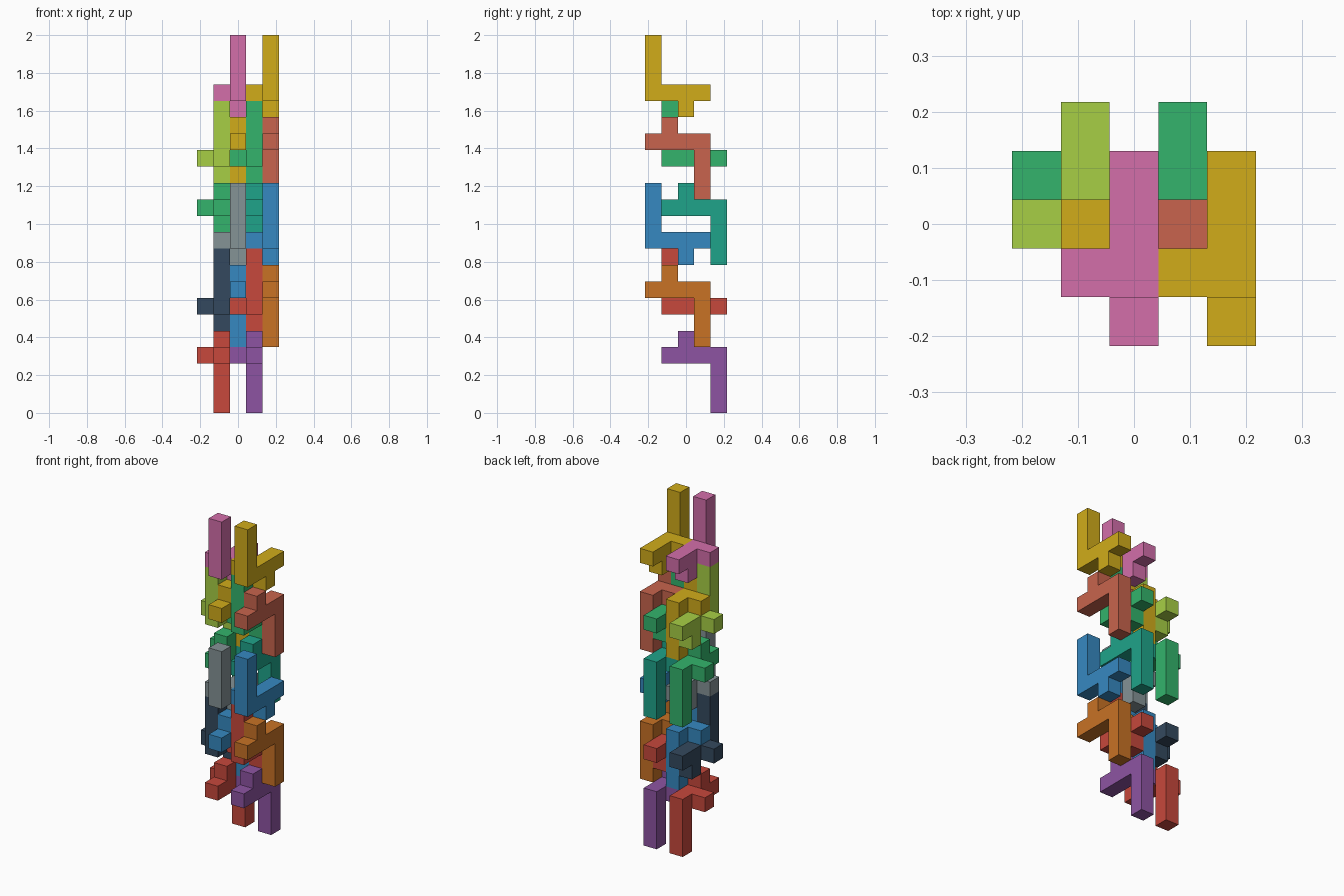
import bpy, bmesh
from mathutils import Vector

if "Cube" in bpy.data.objects:
    bpy.data.objects.remove(bpy.data.objects["Cube"])

U = 2 / 23  # edge of one cube cell

# One puzzle piece in cells (x, y, z): 4-long bar, 3-high post, one bump below, one bump sideways
UP = [(0, y, 0) for y in range(4)] + [(0, 0, z) for z in (1, 2, 3)] + [(0, 2, -1), (-1, 1, 0)]
# The same piece turned half way round the x axis
DOWN = [(x, 3 - y, -z) for x, y, z in UP]

COLORS = {
    "red": (199, 72, 60), "purple": (141, 84, 162), "navy": (52, 73, 94),
    "blue": (54, 137, 193), "orange": (200, 114, 37), "grey": (133, 147, 150),
    "green": (51, 180, 108), "teal": (31, 164, 138), "lime": (167, 207, 69),
    "gold": (209, 172, 26), "salmon": (200, 100, 77), "pink": (211, 110, 170),
}


def linear(c):
    c /= 255
    return c / 12.92 if c <= 0.04045 else ((c + 0.055) / 1.055) ** 2.4


def make_material(name):
    mat = bpy.data.materials.new(name)
    mat.diffuse_color = (*[linear(c) for c in COLORS[name]], 1)
    mat.use_nodes = True
    mat.node_tree.nodes["Principled BSDF"].inputs["Base Color"].default_value = mat.diffuse_color
    return mat


MATS = {name: make_material(name) for name in COLORS}


def piece(color, cells, offset):
    """Outer skin of a group of cells, as one closed mesh."""
    filled = {tuple(a + b for a, b in zip(c, offset)) for c in cells}
    bm = bmesh.new()
    for cell in filled:
        centre = Vector((cell[0] - 2, cell[1] - 2, cell[2] + 0.5))
        for axis in range(3):
            for sign in (-1, 1):
                near = list(cell)
                near[axis] += sign
                if tuple(near) in filled:
                    continue
                n, u, v = Vector(), Vector(), Vector()
                n[axis] = sign / 2
                u[(axis + 1) % 3] = 0.5
                v[(axis + 2) % 3] = sign / 2
                corners = (-u - v, u - v, u + v, v - u)
                bm.faces.new([bm.verts.new((centre + n + k) * U) for k in corners])
    bmesh.ops.remove_doubles(bm, verts=bm.verts, dist=1e-4)
    bmesh.ops.dissolve_limit(bm, angle_limit=0.01, verts=bm.verts, edges=bm.edges)
    mesh = bpy.data.meshes.new(color + "_piece")
    bm.to_mesh(mesh)
    bm.free()
    mesh.materials.append(MATS[color])
    bpy.context.collection.objects.link(bpy.data.objects.new(color + "_piece", mesh))


# Layers from the bottom: shape, start y, bar height, colours of the left and right piece
LAYERS = [
    (DOWN, 1, 3, "red", "purple"),
    (UP, 1, 6, "navy", "red"),
    (DOWN, 0, 7, "blue", "orange"),
    (UP, 0, 10, "grey", "blue"),
    (DOWN, 1, 12, "green", "teal"),
    (UP, 1, 15, "lime", "green"),
    (DOWN, 0, 16, "gold", "salmon"),
    (UP, 0, 19, "pink", "gold"),
]
for cells, y, z, left, right in LAYERS:
    x = 1 if y else 2
    piece(left, cells, (x, y, z))
    piece(right, cells, (x + 2, y, z))
